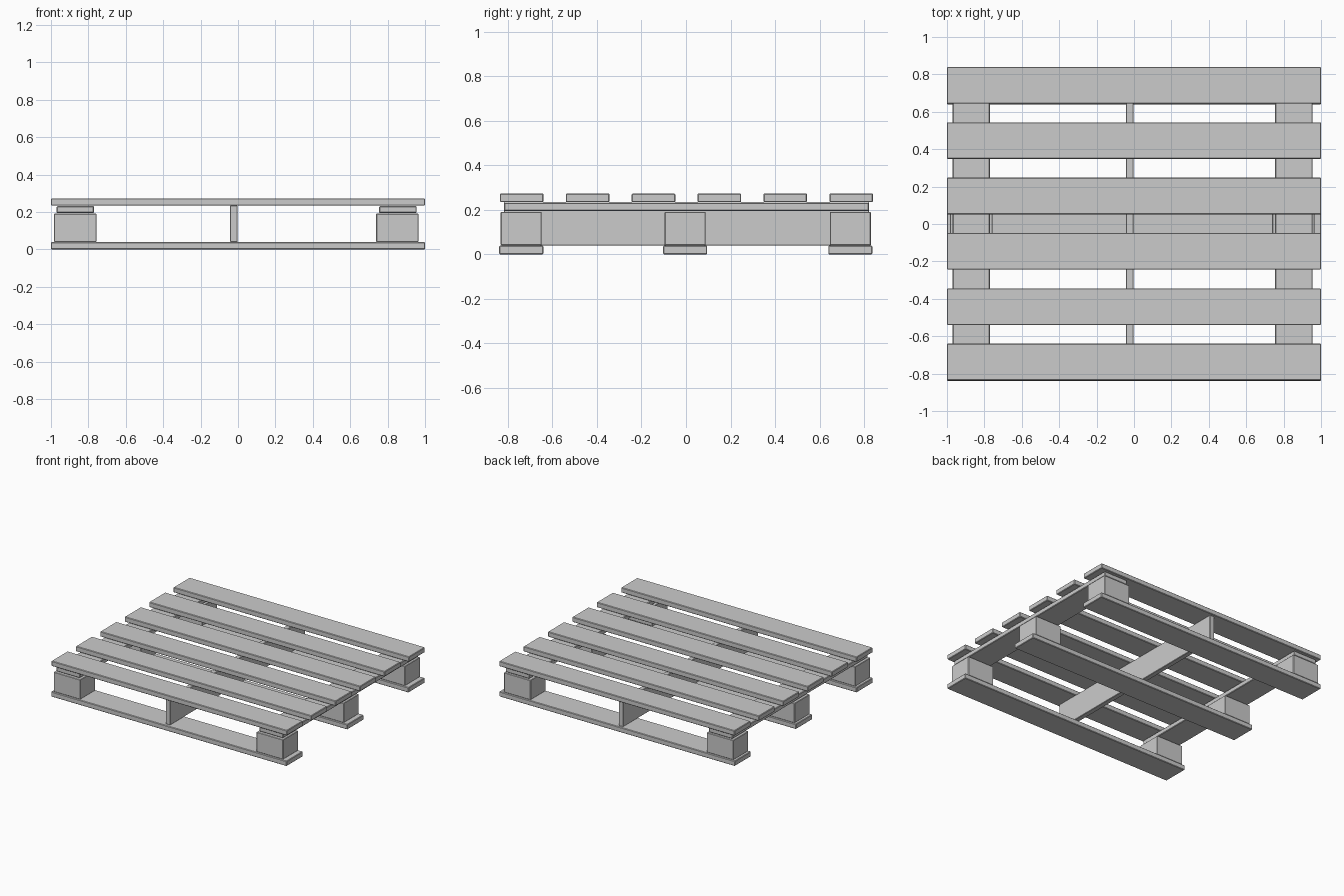
import bpy
import bmesh

if "Cube" in bpy.data.objects:
    bpy.data.objects.remove(bpy.data.objects["Cube"])


def box(name, x, y, z, bevel=0.004):
    """Axis-aligned plank from (min, max) ranges, with slightly eased edges."""
    bm = bmesh.new()
    bmesh.ops.create_cube(bm, size=1)
    for v in bm.verts:
        for i, (lo, hi) in enumerate((x, y, z)):
            v.co[i] = lo if v.co[i] < 0 else hi
    bmesh.ops.bevel(bm, geom=bm.edges[:], offset=bevel, segments=1, affect='EDGES')
    mesh = bpy.data.meshes.new(name)
    bm.to_mesh(mesh)
    bm.free()
    obj = bpy.data.objects.new(name, mesh)
    bpy.context.collection.objects.link(obj)
    return obj


# Six deck boards across the top
for i in range(6):
    c = -0.738 + i * 0.296
    box(f"deck_board_{i + 1}", (-1, 1), (c - 0.098, c + 0.098), (0.234, 0.273))

# Three base boards resting on the ground
rows = {"front": -0.74, "middle": -0.004, "back": 0.738}
for row, c in rows.items():
    box(f"{row}_base_board", (-1, 1), (c - 0.099, c + 0.099), (0, 0.039))

# Flat stringers under the deck and the blocks that carry them
sides = {"left": ((-0.97, -0.77), (-0.983, -0.757)),
         "right": ((0.754, 0.955), (0.739, 0.965))}
for side, (stringer_x, block_x) in sides.items():
    box(f"{side}_stringer", stringer_x, (-0.818, 0.822), (0.195, 0.231))
    for row, c in rows.items():
        box(f"{row}_{side}_block", block_x, (c - 0.092, c + 0.092), (0.04, 0.191), 0.003)

# Upright centre rail standing on the base boards
box("centre_rail", (-0.042, -0.003), (-0.818, 0.822), (0.039, 0.234), 0.003)
